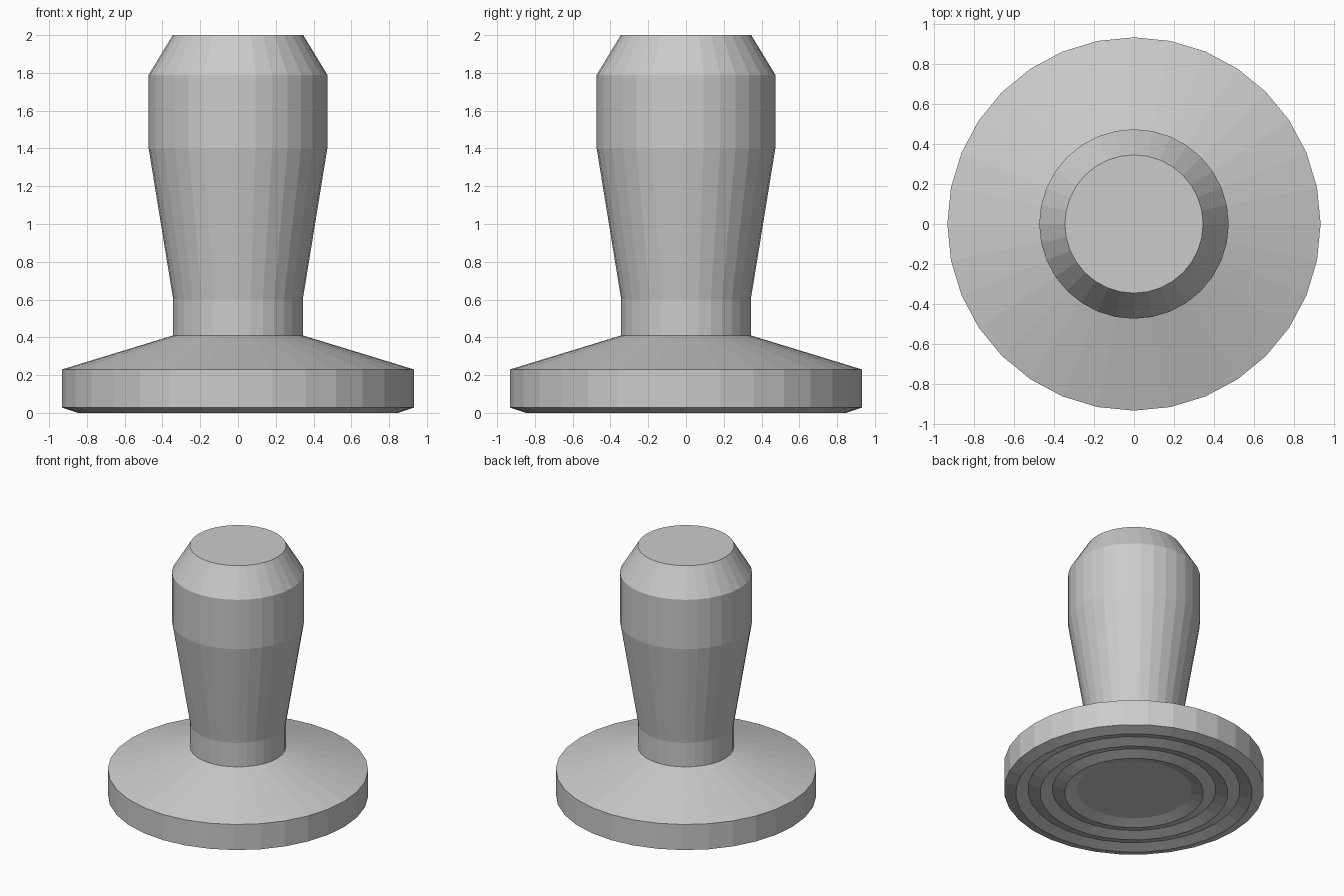
import bpy, bmesh
from math import sin, cos, pi

if "Cube" in bpy.data.objects:
    bpy.data.objects.remove(bpy.data.objects["Cube"])

SIDES = 32


def lathe(name, profile):
    """Revolve (radius, z) points, listed bottom to top, and cap both ends."""
    bm = bmesh.new()
    rings = [[bm.verts.new((r * cos(2 * pi * i / SIDES), r * sin(2 * pi * i / SIDES), z))
              for i in range(SIDES)] for r, z in profile]
    for a, b in zip(rings, rings[1:]):
        for i in range(SIDES):
            j = (i + 1) % SIDES
            bm.faces.new((a[i], a[j], b[j], b[i]))
    bm.faces.new(rings[0][::-1])
    bm.faces.new(rings[-1])
    bmesh.ops.recalc_face_normals(bm, faces=bm.faces)
    mesh = bpy.data.meshes.new(name)
    bm.to_mesh(mesh)
    bm.free()
    obj = bpy.data.objects.new(name, mesh)
    bpy.context.collection.objects.link(obj)
    return obj


# Rippled underside: concentric ridges alternating between two heights
ripples = [(0.41 + 0.0875 * k, 0.028 if k % 2 == 0 else 0.0) for k in range(6)]

# Pressing base, sloped shoulder, flared grip and bevelled top as one turned body
lathe("tamper_body", ripples + [
    (0.932, 0.028), (0.932, 0.23),
    (0.343, 0.41), (0.343, 0.60),
    (0.473, 1.40), (0.473, 1.79), (0.345, 2.0),
])
